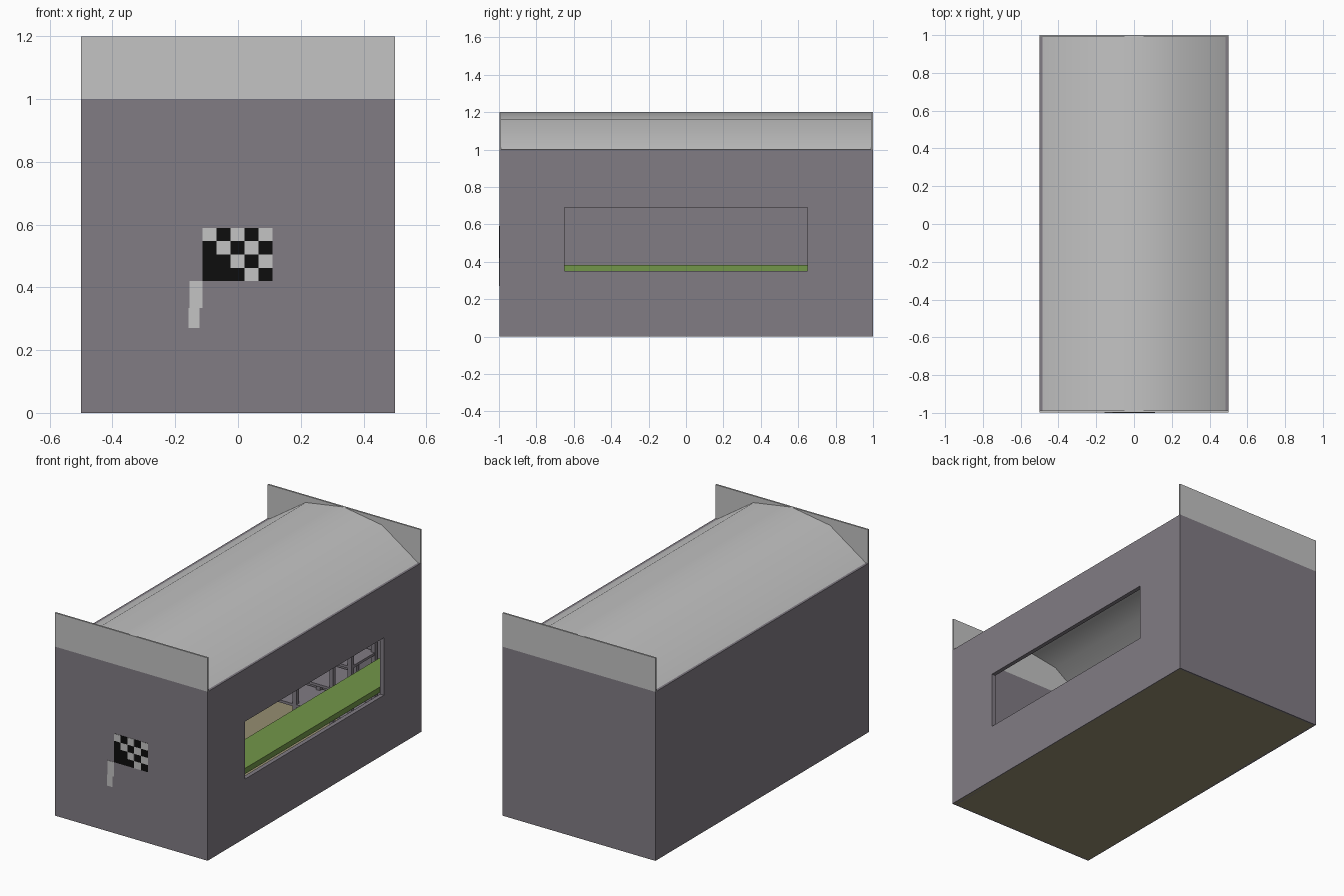
import bpy, bmesh

if "Cube" in bpy.data.objects:
    bpy.data.objects.remove(bpy.data.objects["Cube"])


def material(name, rgb):
    m = bpy.data.materials.new(name)
    m.diffuse_color = (*rgb, 1)
    m.use_nodes = True
    m.node_tree.nodes["Principled BSDF"].inputs["Base Color"].default_value = m.diffuse_color
    return m


PURPLE = material("wall purple grey", (0.22, 0.20, 0.23))
GREY = material("light grey", (0.55, 0.55, 0.55))
GREEN = material("counter green", (0.17, 0.305, 0.067))
BEIGE = material("floor beige", (0.30, 0.27, 0.165))
BLACK = material("flag black", (0.004, 0.004, 0.004))


def finish(name, bm, mat):
    me = bpy.data.meshes.new(name)
    bm.to_mesh(me)
    bm.free()
    me.materials.append(mat)
    ob = bpy.data.objects.new(name, me)
    bpy.context.collection.objects.link(ob)
    return ob


def box(name, x, y, z, mat):
    """Box from (min, max) ranges on each axis."""
    bm = bmesh.new()
    bmesh.ops.create_cube(bm, size=1)
    for v in bm.verts:
        for i, r in enumerate((x, y, z)):
            v.co[i] = r[0] if v.co[i] < 0 else r[1]
    return finish(name, bm, mat)


T = 0.025  # side wall thickness

# Floor and solid left wall
box("floor", (-0.495, 0.495), (-0.99, 0.99), (0, 0.01), BEIGE)
box("left_wall", (-0.5, -0.5 + T), (-0.99, 0.99), (0, 1), PURPLE)

# Right wall with serving window: ring of four quads, extruded inward
bm = bmesh.new()
ring = lambda y0, y1, z0, z1: [bm.verts.new((0.5, y, z)) for y, z in
                               ((y0, z0), (y1, z0), (y1, z1), (y0, z1))]
outer = ring(-0.99, 0.99, 0, 1)
inner = ring(-0.65, 0.65, 0.35, 0.69)
faces = [bm.faces.new((outer[i], outer[(i + 1) % 4], inner[(i + 1) % 4], inner[i]))
         for i in range(4)]
ext = bmesh.ops.extrude_face_region(bm, geom=faces, use_keep_orig=True)
for v in ext["geom"]:
    if isinstance(v, bmesh.types.BMVert):
        v.co.x -= T
bmesh.ops.recalc_face_normals(bm, faces=bm.faces)
finish("right_wall", bm, PURPLE)

# End walls with grey parapets
for end, y in (("front", (-0.998, -0.988)), ("back", (0.99, 1.0))):
    box(end + "_wall", (-0.5, 0.5), y, (0, 1), PURPLE)
    box(end + "_parapet", (-0.5, 0.5), y, (1, 1.2), GREY)

# Low arched roof sheet
bm = bmesh.new()
profile = [(0.485, 1.0), (0.25, 1.16), (0, 1.2), (-0.25, 1.16), (-0.485, 1.0)]
rows = [[bm.verts.new((x, y, z)) for x, z in profile] for y in (-0.99, 0.995)]
for i in range(len(profile) - 1):
    f = bm.faces.new((rows[0][i], rows[1][i], rows[1][i + 1], rows[0][i + 1]))
    f.smooth = True
    f.normal_update()
    if f.normal.z < 0:
        f.normal_flip()
finish("roof", bm, GREY)

# Counter just inside the window
box("counter", (0.25, 0.463), (-0.985, 0.985), (0.35, 0.383), GREEN)

# Shelving rack against the back wall
for i, x in enumerate((-0.38, -0.14, 0.10, 0.22)):
    for j, y in enumerate((0.74, 0.96)):
        box(f"rack_post_{i}_{j}", (x - 0.012, x + 0.012), (y - 0.012, y + 0.012),
            (0.01, 0.68), PURPLE)
for i, z in enumerate((0.08, 0.24, 0.40, 0.56)):
    box(f"rack_shelf_{i}", (-0.39, 0.23), (0.73, 0.97), (z, z + 0.015), PURPLE)

# Chequered flag plates on the front wall
cw, ch, fx, fz = 0.0446, 0.0425, -0.113, 0.59
box("flag_field", (fx, fx + 5 * cw), (-0.9995, -0.997), (fz - 4 * ch, fz), BLACK)
for r in range(4):
    for c in range(r, 5, 2):
        x, z = fx + c * cw, fz - r * ch
        box(f"flag_check_{r}_{c}", (x, x + cw), (-1.0, -0.997), (z - ch, z), GREY)
box("flag_pole_upper", (-0.155, -0.113), (-1.0, -0.997), (0.335, 0.42), GREY)
box("flag_pole_lower", (-0.157, -0.122), (-1.0, -0.997), (0.27, 0.335), GREY)
